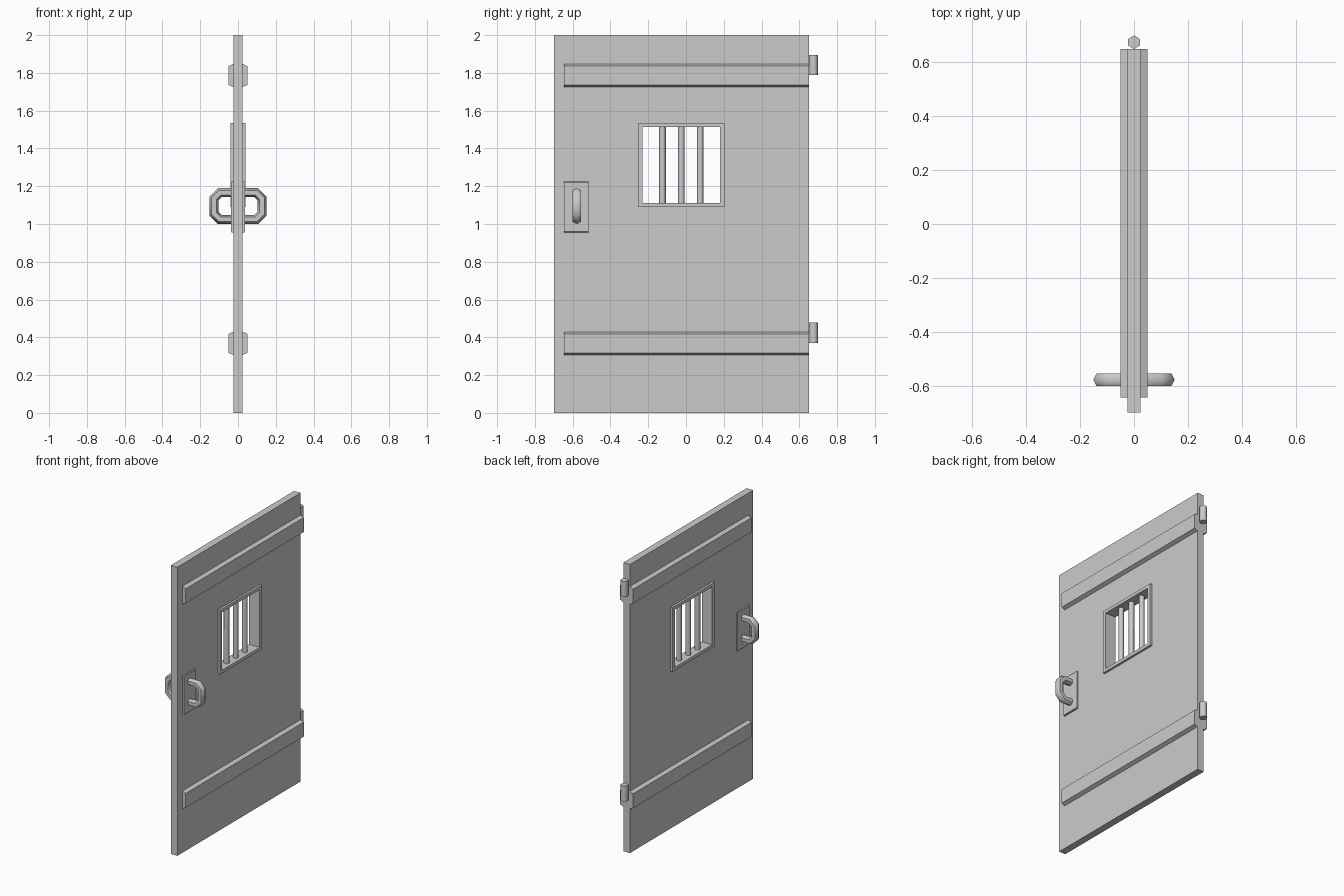
import bpy, bmesh, math

cube = bpy.data.objects.get("Cube")
if cube:
    bpy.data.objects.remove(cube, do_unlink=True)

# One plain grey for the whole door
grey = bpy.data.materials.new("plain_grey")
grey.use_nodes = True
colour = (0.6, 0.6, 0.6, 1)
grey.diffuse_color = colour
grey.node_tree.nodes["Principled BSDF"].inputs["Base Color"].default_value = colour


def finish(name, bm, smooth=False):
    bmesh.ops.recalc_face_normals(bm, faces=bm.faces[:])
    mesh = bpy.data.meshes.new(name)
    bm.to_mesh(mesh)
    bm.free()
    mesh.materials.append(grey)
    obj = bpy.data.objects.new(name, mesh)
    bpy.context.collection.objects.link(obj)
    if smooth:
        bpy.ops.object.select_all(action="DESELECT")
        obj.select_set(True)
        bpy.context.view_layer.objects.active = obj
        bpy.ops.object.shade_smooth_by_angle(angle=math.radians(61))
    return obj


def bridge_loops(bm, loops):
    """Join each loop to the next with quads, closing back to the first."""
    for a, b in zip(loops, loops[1:] + loops[:1]):
        n = len(a)
        for i in range(n):
            j = (i + 1) % n
            bm.faces.new((a[i], a[j], b[j], b[i]))


def rectangle(bm, x, y0, y1, z0, z1):
    return [bm.verts.new((x, y, z)) for y, z in ((y0, z0), (y1, z0), (y1, z1), (y0, z1))]


def panel_with_hole(name, half, outer, hole):
    bm = bmesh.new()
    loops = [rectangle(bm, x, *size) for x, size in
             ((half, outer), (half, hole), (-half, hole), (-half, outer))]
    bridge_loops(bm, loops)
    return finish(name, bm)


def extrude_y(name, profile, y0, y1):
    bm = bmesh.new()
    face = bm.faces.new([bm.verts.new((x, y0, z)) for x, z in profile])
    new = bmesh.ops.extrude_face_region(bm, geom=[face], use_keep_orig=True)["geom"]
    verts = [v for v in new if isinstance(v, bmesh.types.BMVert)]
    bmesh.ops.translate(bm, verts=verts, vec=(0, y1 - y0, 0))
    return finish(name, bm)


def hex_post(name, y, z0, z1, radius):
    bm = bmesh.new()
    bmesh.ops.create_cone(bm, cap_ends=True, segments=6, radius1=radius,
                          radius2=radius, depth=z1 - z0)
    # Keep a corner of the hexagon pointing along y
    corner = max(bm.verts, key=lambda v: v.co.y).co
    turn = math.pi / 2 - math.atan2(corner.y, corner.x)
    c, s = math.cos(turn), math.sin(turn)
    for v in bm.verts:
        px, py, pz = v.co
        v.co = (px * c - py * s, y + px * s + py * c, pz + (z0 + z1) / 2)
    return finish(name, bm, smooth=True)


# Door slab and window surround
panel_with_hole("door_panel", 0.025, (-0.70, 0.65, 0, 2), (-0.24, 0.19, 1.10, 1.525))
panel_with_hole("window_frame", 0.04, (-0.255, 0.205, 1.09, 1.535), (-0.23, 0.18, 1.112, 1.513))

# Window bars
for i in range(3):
    hex_post(f"window_bar_{i + 1}", -0.125 + 0.1 * i, 1.10, 1.525, 0.018)

# Chamfered straps wrapping both faces, with a hinge pin each
for label, z in (("lower", 0.368), ("upper", 1.786)):
    corners = [(0.05, 0.05), (0.025, 0.061), (-0.025, 0.061), (-0.05, 0.05)]
    profile = [(x, z + h) for x, h in corners] + [(x, z - h) for x, h in reversed(corners)]
    extrude_y(f"{label}_strap", profile, -0.645, 0.65)
    hex_post(f"{label}_hinge_pin", 0.675, z + 0.002, z + 0.11, 0.025)

# Handle back plates, one block through the door
w, z0, z1, e = 0.036, 0.955, 1.225, 0.004
extrude_y("handle_plate", [(w, z0 + e), (w, z1 - e), (w - e, z1), (e - w, z1),
                           (-w, z1 - e), (-w, z0 + e), (e - w, z0), (w - e, z0)],
          -0.645, -0.515)

# Octagonal handle ring with a six-sided section, passing through the door
bm = bmesh.new()
loops = []
r = 0.024
for k in range(6):
    d = r * math.cos(k * math.pi / 3)
    y = -0.578 + r * math.sin(k * math.pi / 3) * 1.12
    hx, hz = 0.127 + d, 0.071 + d
    cut = 0.031 + d * (2 - math.sqrt(2))
    quarter = [(hx, hz - cut), (hx - cut, hz)]
    outline = (quarter + [(-x, z) for x, z in reversed(quarter)]
               + [(-x, -z) for x, z in quarter] + [(x, -z) for x, z in reversed(quarter)])
    loops.append([bm.verts.new((x, y, 1.095 + z)) for x, z in outline])
bridge_loops(bm, loops)
finish("handle_ring", bm, smooth=True)
